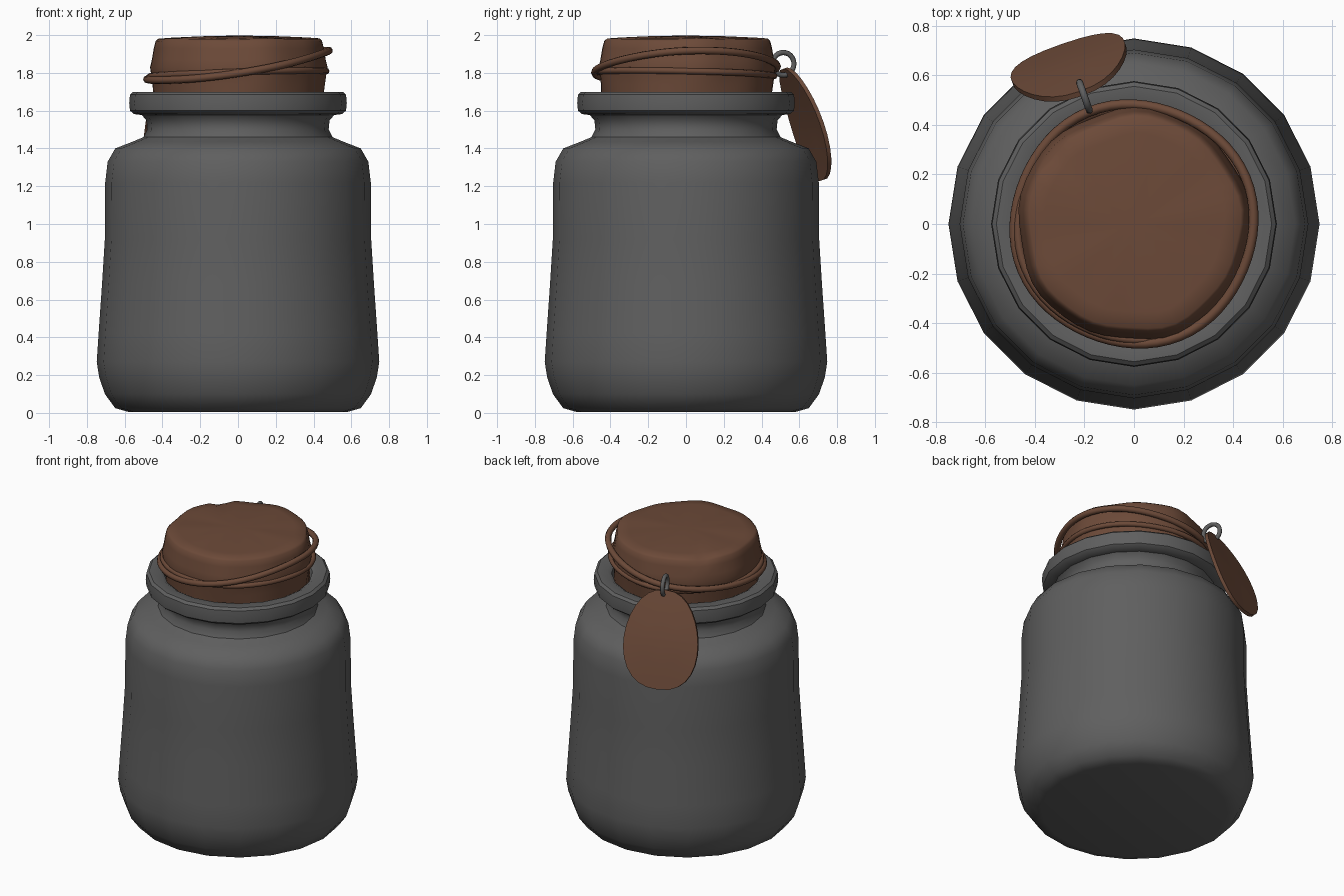
import bpy, bmesh, math
from mathutils import Vector

if "Cube" in bpy.data.objects:
    bpy.data.objects.remove(bpy.data.objects["Cube"])


def material(name, rgb):
    m = bpy.data.materials.new(name)
    m.diffuse_color = (*rgb, 1)
    m.use_nodes = True
    m.node_tree.nodes["Principled BSDF"].inputs["Base Color"].default_value = m.diffuse_color
    return m


grey = material("dark grey", (0.115, 0.115, 0.115))
brown = material("leather brown", (0.15, 0.068, 0.04))


def finish(bm, name, mat, angle=40):
    bmesh.ops.recalc_face_normals(bm, faces=bm.faces)
    me = bpy.data.meshes.new(name)
    bm.to_mesh(me)
    bm.free()
    ob = bpy.data.objects.new(name, me)
    bpy.context.collection.objects.link(ob)
    me.materials.append(mat)
    bpy.ops.object.select_all(action='DESELECT')
    ob.select_set(True)
    bpy.context.view_layer.objects.active = ob
    bpy.ops.object.shade_smooth_by_angle(angle=math.radians(angle))
    return ob


def lathe(profile, sides, warp=None):
    """Spin (radius, z) points round z; radius 0 ends close to a point."""
    bm = bmesh.new()
    rings = []
    for r, z in profile:
        if r == 0:
            rings.append([bm.verts.new((0, 0, z))] * sides)
            continue
        ring = []
        for i in range(sides):
            a = 2 * math.pi * i / sides - math.pi / 2
            rr, zz = warp(r, z, a) if warp else (r, z)
            ring.append(bm.verts.new((rr * math.cos(a), rr * math.sin(a), zz)))
        rings.append(ring)
    for lo, hi in zip(rings, rings[1:]):
        for i in range(sides):
            j = (i + 1) % sides
            quad = list(dict.fromkeys((lo[i], lo[j], hi[j], hi[i])))
            bm.faces.new(quad)
    return bm


def tube(points, radius, sides=8):
    """Closed tube along a loop of points that circles a common centre."""
    bm = bmesh.new()
    n = len(points)
    mid = sum(points, Vector()) / n
    rings = []
    for i, p in enumerate(points):
        t = (points[(i + 1) % n] - points[i - 1]).normalized()
        u = (p - mid)
        u = (u - t * u.dot(t)).normalized()
        v = t.cross(u)
        rings.append([bm.verts.new(p + radius * (math.cos(k * math.tau / sides) * u
                     + math.sin(k * math.tau / sides) * v)) for k in range(sides)])
    for i in range(n):
        a, b = rings[i], rings[(i + 1) % n]
        for k in range(sides):
            l = (k + 1) % sides
            bm.faces.new((a[k], a[l], b[l], b[k]))
    return bm


# Jar with shoulder, neck, rounded lip and hollow mouth
jar = [(0, 0.005), (0.58, 0.005), (0.65, 0.025), (0.705, 0.10), (0.735, 0.19),
       (0.748, 0.27), (0.738, 0.42), (0.72, 0.68), (0.705, 0.92), (0.703, 1.22),
       (0.69, 1.33), (0.65, 1.40), (0.56, 1.435), (0.50, 1.46), (0.48, 1.50),
       (0.485, 1.55), (0.51, 1.577), (0.55, 1.582), (0.572, 1.60), (0.576, 1.64),
       (0.572, 1.685), (0.555, 1.70), (0.49, 1.70), (0.465, 1.685), (0.45, 1.64),
       (0.44, 1.50), (0, 1.48)]
finish(lathe(jar, 20), "jar", grey)


# Leather cover over the stopper, slightly crumpled, with one notch in its rim
def crumple(r, z, a):
    wob = 0.006 * math.sin(5 * a + 1) + 0.004 * math.sin(9 * a)
    if z < 1.72:
        return r, z
    rim = max(0, 1 - abs(a - math.radians(139)) / 0.10) if 0.42 < r and z > 1.95 else 0
    return r + wob - 0.03 * rim, z + 0.7 * wob * r - 0.035 * rim


cover = [(0, 1.50), (0.43, 1.50), (0.45, 1.66), (0.455, 1.74), (0.462, 1.79),
         (0.468, 1.83), (0.458, 1.87), (0.448, 1.93), (0.438, 1.968), (0.425, 1.98),
         (0.36, 1.985), (0.2, 1.993), (0, 1.998)]
finish(lathe(cover, 48, crumple), "leather_cover", brown)


# Two turns of cord: one slanting up to the right, one nearly level
def cord_loop(radius, z_of):
    pts = []
    for i in range(64):
        a = math.tau * i / 64
        r = radius + 0.006 * math.sin(4 * a)
        pts.append(Vector((r * math.cos(a), r * math.sin(a), z_of(a))))
    return pts


slanted = cord_loop(0.482, lambda a: 1.83 + 0.075 * math.cos(a) + 0.02 * math.sin(a)
                    + 0.012 * math.cos(2 * a))
level = cord_loop(0.467, lambda a: 1.795 + 0.018 * math.cos(a + 0.6))
finish(tube(slanted, 0.02), "slanted_cord", brown, 60)
finish(tube(level, 0.017), "level_cord", brown, 60)

# Small ring through cord and tag
out = Vector((-0.33, 0.944, 0))
up = Vector((0, 0, 1))
ring_mid = Vector((-0.20, 0.515, 1.848))
ring = [ring_mid + 0.06 * (math.cos(t) * out + math.sin(t) * up)
        for t in (math.tau * i / 24 for i in range(24))]
finish(tube(ring, 0.014), "tag_ring", grey, 60)

# Oval tag hanging outwards from the ring, gently bowed
side = Vector((0.944, 0.33, 0))
top, bottom = Vector((-0.215, 0.525, 1.825)), Vector((-0.29, 0.715, 1.23))
centre, half = (top + bottom) / 2, (top - bottom) / 2
normal = side.cross(half).normalized()
if normal.dot(out) < 0:
    normal = -normal
bm = bmesh.new()
layers = []
for off in (0.011, -0.011):
    rows = []
    for s in (0.5, 1.0):
        row = []
        for i in range(28):
            a = math.tau * i / 28
            c, h = math.cos(a), math.sin(a)
            c = math.copysign(abs(c) ** 0.85, c)
            w = 0.24 * (1 - 0.10 * h)
            bow = 0.022 * (1 - (s * h) ** 2)
            row.append(bm.verts.new(centre + s * c * w * side + s * h * half
                                    + (off + bow) * normal))
        rows.append(row)
    hub = bm.verts.new(centre + (off + 0.022) * normal)
    for i in range(28):
        j = (i + 1) % 28
        bm.faces.new((hub, rows[0][i], rows[0][j]))
        bm.faces.new((rows[0][i], rows[1][i], rows[1][j], rows[0][j]))
    layers.append(rows[1])
for i in range(28):
    j = (i + 1) % 28
    bm.faces.new((layers[0][i], layers[1][i], layers[1][j], layers[0][j]))
finish(bm, "tag", brown)
